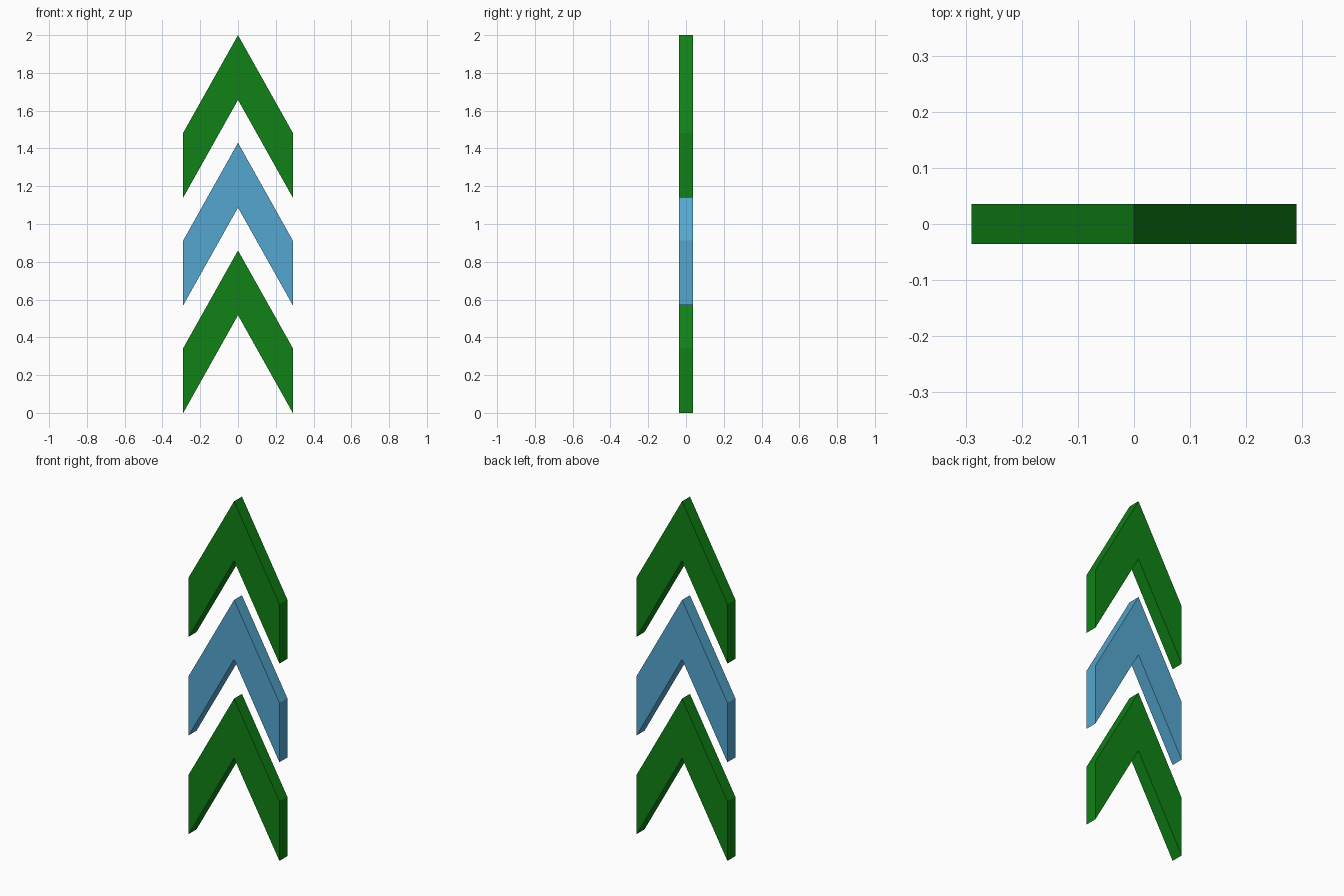
import bpy
import bmesh

if "Cube" in bpy.data.objects:
    bpy.data.objects.remove(bpy.data.objects["Cube"])

HALF_W, HALF_D = 0.29, 0.036
STEP = 0.57

def material(name, color):
    mat = bpy.data.materials.new(name)
    mat.diffuse_color = color
    mat.use_nodes = True
    mat.node_tree.nodes["Principled BSDF"].inputs["Base Color"].default_value = mat.diffuse_color
    return mat

green = material("green", (0.005, 0.22, 0.008, 1))
blue = material("light_blue", (0.09, 0.38, 0.62, 1))

# Chevron outline in the x-z plane, shared by all three arrows
PROFILE = [(-HALF_W, 0), (0, 0.517), (HALF_W, 0),
           (HALF_W, 0.343), (0, 0.86), (-HALF_W, 0.343)]

def chevron(name, z, mat):
    bm = bmesh.new()
    front = [bm.verts.new((x, -HALF_D, h)) for x, h in PROFILE]
    # Two quads meeting at the centre line, extruded to depth
    faces = [bm.faces.new([front[i] for i in quad])
             for quad in ((0, 1, 4, 5), (1, 2, 3, 4))]
    ext = bmesh.ops.extrude_face_region(bm, geom=faces, use_keep_orig=True)
    back = [g for g in ext["geom"] if isinstance(g, bmesh.types.BMVert)]
    bmesh.ops.translate(bm, verts=back, vec=(0, 2 * HALF_D, 0))
    bmesh.ops.recalc_face_normals(bm, faces=bm.faces)
    mesh = bpy.data.meshes.new(name)
    bm.to_mesh(mesh)
    bm.free()
    mesh.materials.append(mat)
    obj = bpy.data.objects.new(name, mesh)
    obj.location.z = z
    bpy.context.collection.objects.link(obj)

# Stack of three arrows
for i, (name, mat) in enumerate((("lower_chevron", green),
                                 ("middle_chevron", blue),
                                 ("upper_chevron", green))):
    chevron(name, i * STEP, mat)
